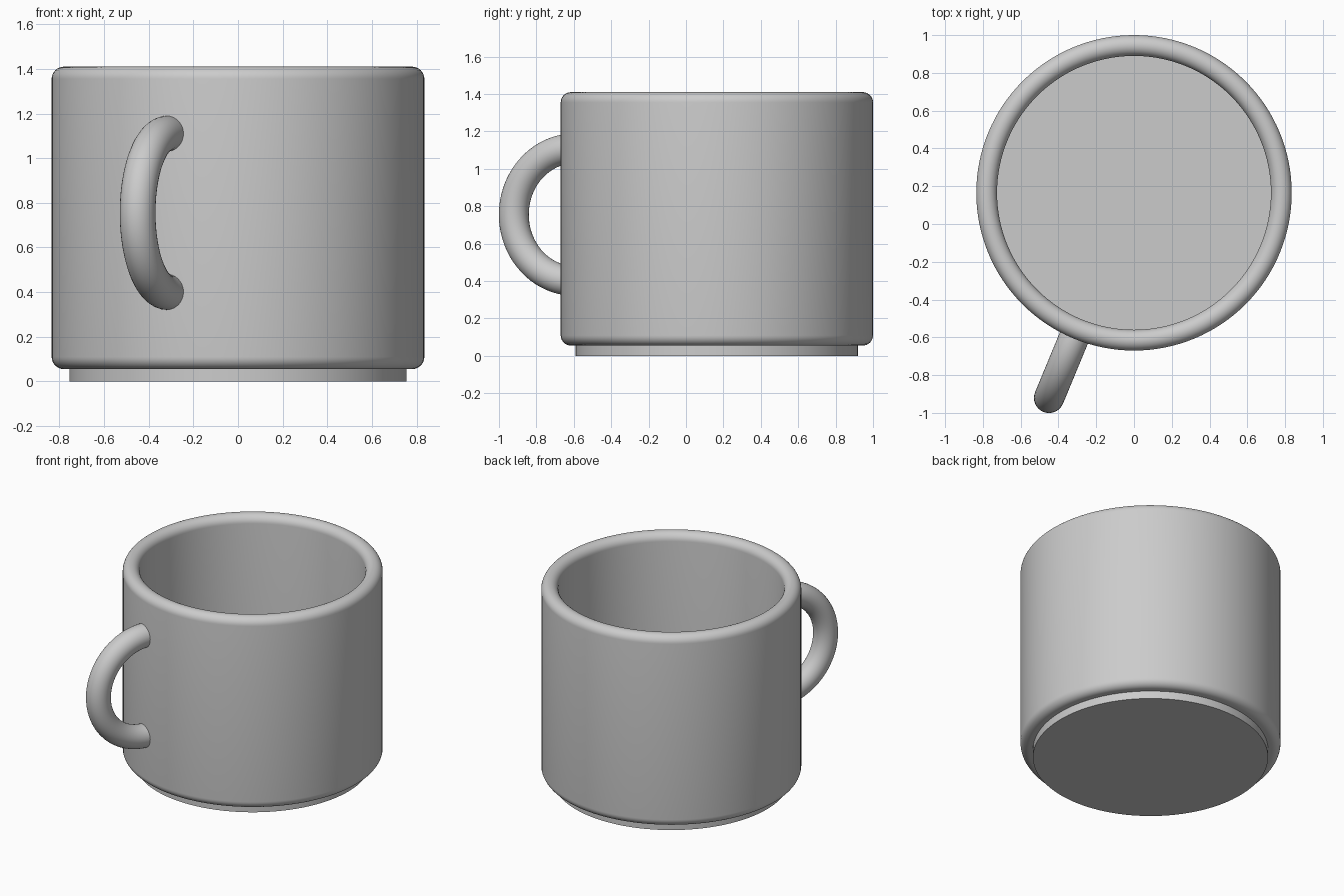
import bpy, bmesh, math
from mathutils import Vector

if "Cube" in bpy.data.objects:
    bpy.data.objects.remove(bpy.data.objects["Cube"])

CY = 0.165                      # mug axis sits behind the origin
R_OUT, R_IN, TOP = 0.835, 0.725, 1.41
FOOT_R, FOOT_H = 0.755, 0.055
ROUND = 0.055


def arc(cx, cz, r, a0, a1, n):
    return [(cx + r * math.cos(math.radians(a0 + (a1 - a0) * i / n)),
             cz + r * math.sin(math.radians(a0 + (a1 - a0) * i / n)))
            for i in range(n + 1)]


def finish(name, bm):
    bmesh.ops.recalc_face_normals(bm, faces=bm.faces)
    me = bpy.data.meshes.new(name)
    bm.to_mesh(me)
    bm.free()
    ob = bpy.data.objects.new(name, me)
    bpy.context.collection.objects.link(ob)
    bpy.ops.object.select_all(action='DESELECT')
    ob.select_set(True)
    bpy.context.view_layer.objects.active = ob
    bpy.ops.object.shade_smooth_by_angle(angle=math.radians(35))
    return ob


def lathe(name, profile, steps=128):
    bm = bmesh.new()
    vs = [bm.verts.new((r, 0, z)) for r, z in profile]
    es = [bm.edges.new(p) for p in zip(vs, vs[1:])]
    bmesh.ops.spin(bm, geom=vs + es, cent=(0, 0, 0), axis=(0, 0, 1),
                   angle=math.tau, steps=steps, use_merge=True)
    bmesh.ops.remove_doubles(bm, verts=bm.verts, dist=1e-4)
    ob = finish(name, bm)
    ob.location.y = CY
    return ob


# Cup: foot ring, rounded lower edge, fully rounded rim, hollow inside
profile = [(0, 0), (FOOT_R, 0), (FOOT_R, FOOT_H)]
profile += arc(R_OUT - ROUND, FOOT_H + ROUND, ROUND, -90, 0, 8)
profile += arc((R_OUT + R_IN) / 2, TOP - ROUND, ROUND, 0, 180, 16)
profile += [(R_IN, 0.165), (0, 0.165)]
lathe("cup", profile)

# Handle: round tube swept along a half circle, ends buried in the wall
TUBE, LOOP, CZ, START = 0.08, 0.355, 0.755, 0.82
path = [(START - 0.04, CZ - LOOP)] + arc(START, CZ, LOOP, -90, 90, 40) + [(START - 0.04, CZ + LOOP)]
bm = bmesh.new()
rings = []
for i, (x, z) in enumerate(path):
    a = math.radians(-90 + 180 * min(max(i - 1, 0), 40) / 40)
    out = Vector((math.cos(a), 0, math.sin(a)))
    rings.append([bm.verts.new(Vector((x, 0, z)) + TUBE * (out * math.cos(t) + Vector((0, 1, 0)) * math.sin(t)))
                  for t in (math.tau * k / 32 for k in range(32))])
for r0, r1 in zip(rings, rings[1:]):
    for k in range(32):
        j = (k + 1) % 32
        bm.faces.new((r0[k], r0[j], r1[j], r1[k]))
bm.faces.new(rings[0])
bm.faces.new(rings[-1])
handle = finish("handle", bm)
handle.location.y = CY
handle.rotation_euler.z = math.radians(-112.5)
